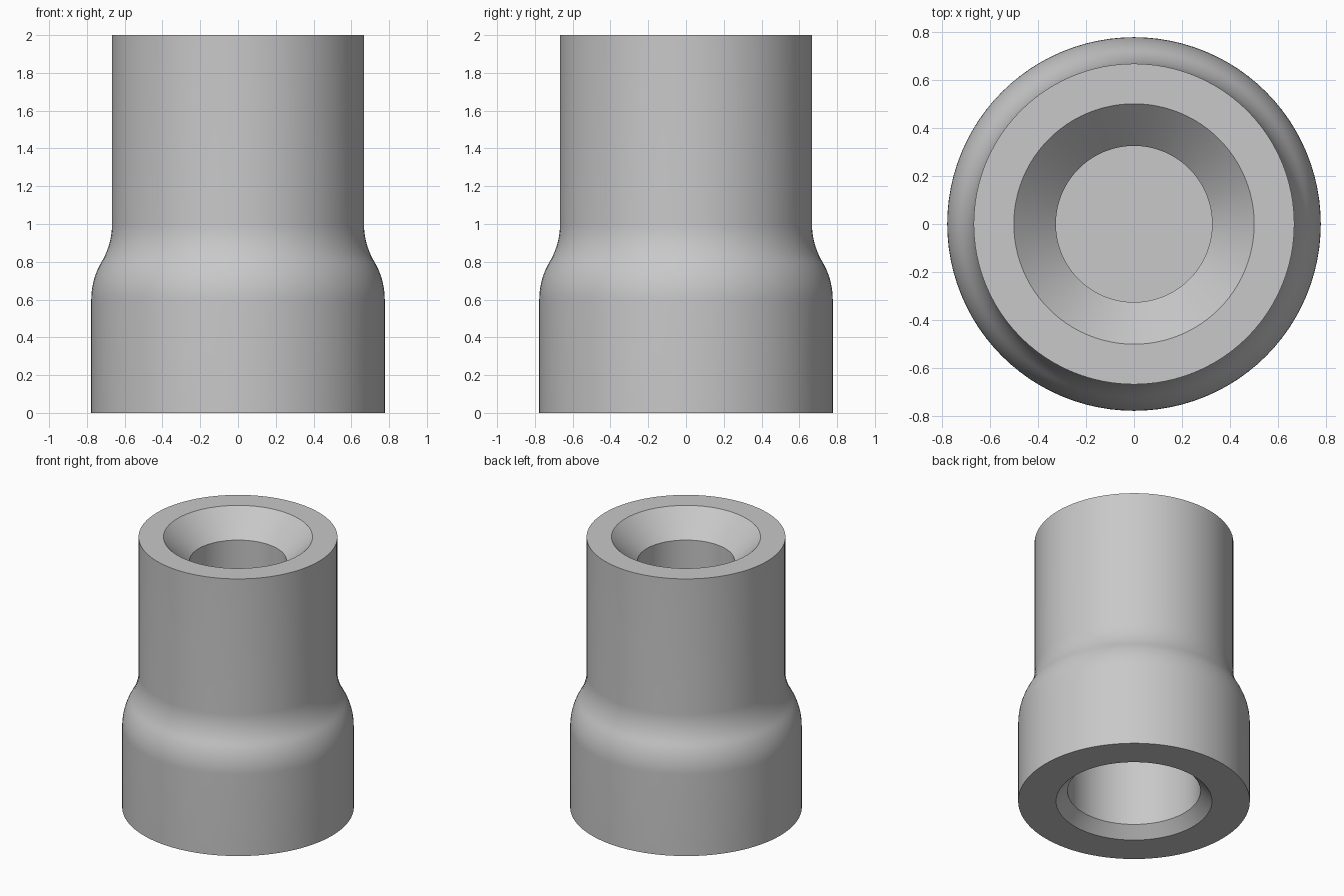
import bpy, bmesh, math

cube = bpy.data.objects.get("Cube")
if cube:
    bpy.data.objects.remove(cube, do_unlink=True)

SIDES = 96
R_LOW, R_TOP = 0.777, 0.667      # outer radii of the collar and the neck
Z_LOW, Z_HIGH = 0.6, 1.0         # start and end of the curved shoulder

# Plain grey metal
steel = bpy.data.materials.new("grey_steel")
steel.use_nodes = True
colour = (0.58, 0.58, 0.58, 1)
steel.diffuse_color = colour
steel.node_tree.nodes["Principled BSDF"].inputs["Base Color"].default_value = colour


def shoulder(steps=10):
    """Two equal tangent arcs, convex then concave, from collar to neck."""
    dx, dz = (R_LOW - R_TOP) / 2, (Z_HIGH - Z_LOW) / 2
    r = (dx * dx + dz * dz) / (2 * dx)
    top = math.asin(dz / r)
    arc = [(r * (1 - math.cos(top * i / steps)), r * math.sin(top * i / steps))
           for i in range(steps + 1)]
    lower = [(R_LOW - x, Z_LOW + z) for x, z in arc]
    upper = [(R_TOP + x, Z_HIGH - z) for x, z in reversed(arc)]
    return lower + upper[1:]


def lathe(name, profile):
    """Spin an (r, z) profile whose ends lie on the axis."""
    bm = bmesh.new()
    verts = [bm.verts.new((r, 0, z)) for r, z in profile]
    edges = [bm.edges.new(pair) for pair in zip(verts, verts[1:])]
    bmesh.ops.spin(bm, geom=verts + edges, cent=(0, 0, 0), axis=(0, 0, 1),
                   angle=math.tau, steps=SIDES, use_merge=True)
    bmesh.ops.remove_doubles(bm, verts=bm.verts, dist=1e-5)
    bmesh.ops.recalc_face_normals(bm, faces=bm.faces)
    mesh = bpy.data.meshes.new(name)
    bm.to_mesh(mesh)
    bm.free()
    mesh.materials.append(steel)
    obj = bpy.data.objects.new(name, mesh)
    bpy.context.collection.objects.link(obj)
    bpy.ops.object.select_all(action="DESELECT")
    obj.select_set(True)
    bpy.context.view_layer.objects.active = obj
    bpy.ops.object.shade_smooth_by_angle(angle=math.radians(25))
    return obj


# Blind bores with chamfered mouths at both ends
lower_bore = [(0, 0.76), (0.446, 0.76), (0.446, 0.077), (0.523, 0)]
upper_bore = [(0.5, 2), (0.325, 1.825), (0.325, 1.0), (0, 1.0)]
lathe("stepped_sleeve",
      lower_bore + [(R_LOW, 0)] + shoulder() + [(R_TOP, 2)] + upper_bore)
